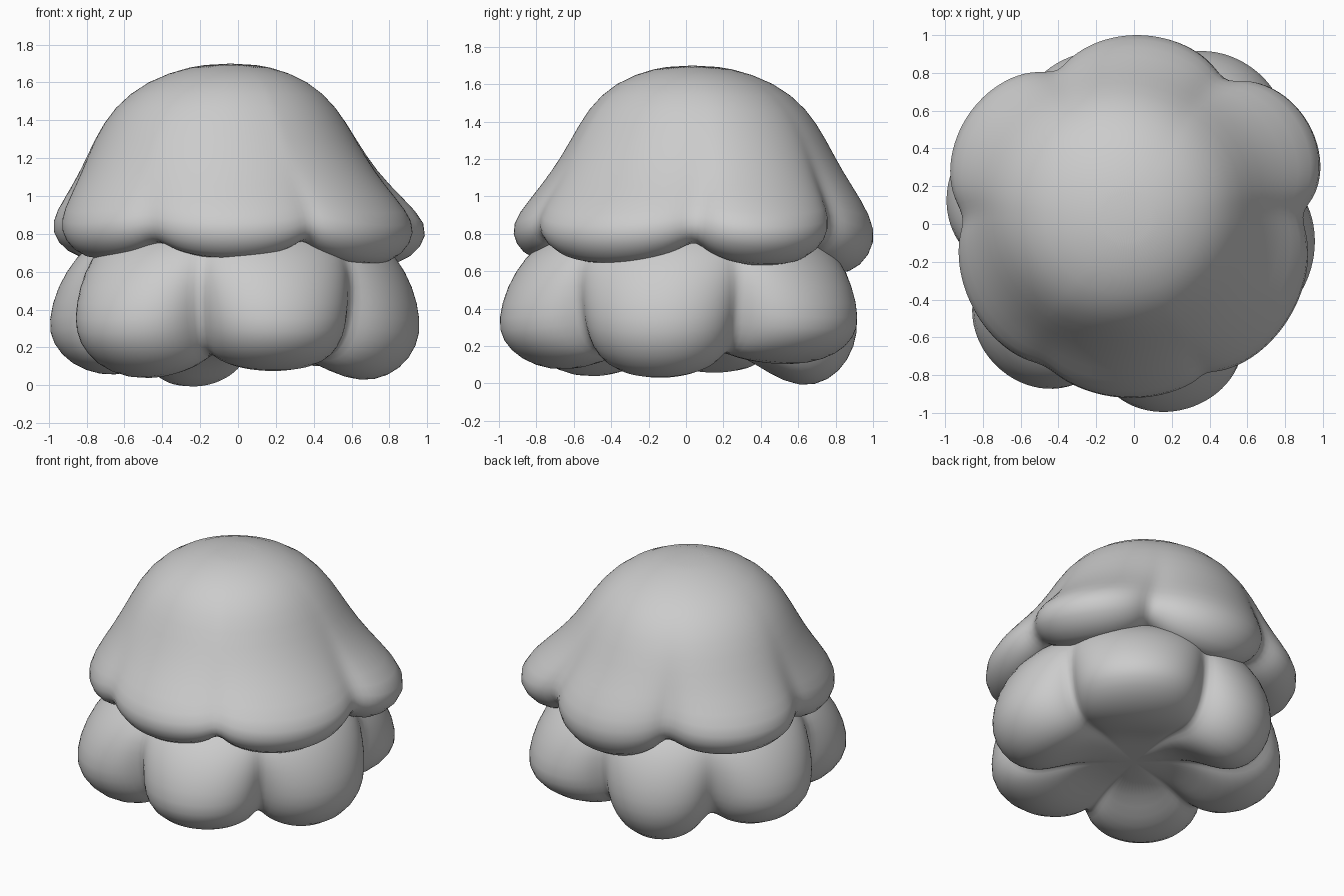
import bpy
import bmesh
from math import sin, cos, pi, radians, sqrt

cube = bpy.data.objects.get("Cube")
if cube:
    bpy.data.objects.remove(cube, do_unlink=True)

grey = bpy.data.materials.new("plain_grey")
grey.use_nodes = True
tone = (0.6, 0.6, 0.6, 1)
grey.diffuse_color = tone
grey.node_tree.nodes["Principled BSDF"].inputs["Base Color"].default_value = tone

SEGMENTS = 90


def lobe_at(angle, lobes, roundness):
    """Swell (0 in a crease, 1 mid-lobe), reach and bottom height at an angle."""
    for i, (start, reach, bottom) in enumerate(lobes):
        end = lobes[(i + 1) % len(lobes)][0]
        span = (end - start) % 360
        along = (angle - start) % 360
        if along < span:
            u = 2 * along / span - 1
            low = sqrt(1 - roundness)
            return (sqrt(1 - roundness * u * u) - low) / (1 - low), reach, bottom


def lobed_body(name, full, crease, lobes, lean, roundness):
    """Revolve a profile that swells from the crease shape to the full shape."""
    floor = min(z for r, z in full)
    bm = bmesh.new()
    rings = []
    for (r1, z1), (r0, z0) in zip(full, crease):
        ring = []
        for s in range(SEGMENTS if r1 else 1):
            angle = 360 * s / SEGMENTS
            t, reach, bottom = lobe_at(angle, lobes, roundness)
            r = r0 + (r1 - r0) * t
            r *= 1 + (reach - 1) * t * r1 ** 3
            z = z0 + (z1 - z0) * t
            z += (bottom - floor) * t * max(0, 1 - (z1 - floor) / 0.35) * min(1, r1 * 1.5)
            shift = max(0, sin(pi * (z - 0.85) / 1.05)) if z > 0.85 else 0
            a = radians(angle)
            ring.append(bm.verts.new((r * cos(a) + lean[0] * shift,
                                      r * sin(a) + lean[1] * shift, z)))
        rings.append(ring)
    for a, b in zip(rings, rings[1:]):
        for s in range(SEGMENTS):
            n = (s + 1) % SEGMENTS
            corners = [a[s % len(a)], a[n % len(a)], b[n % len(b)], b[s % len(b)]]
            bm.faces.new(list(dict.fromkeys(corners)))
    bmesh.ops.recalc_face_normals(bm, faces=bm.faces)
    for f in bm.faces:
        f.smooth = True
    mesh = bpy.data.meshes.new(name)
    bm.to_mesh(mesh)
    bm.free()
    mesh.materials.append(grey)
    obj = bpy.data.objects.new(name, mesh)
    bpy.context.collection.objects.link(obj)
    sub = obj.modifiers.new("soften", "SUBSURF")
    sub.levels = sub.render_levels = 1
    return obj


# Domed cap with a scalloped, rolled hem
dome = [(0, 1.7), (.2, 1.69), (.43, 1.61), (.59, 1.47), (.69, 1.3)]
under = [(.5, .8), (0, .8)]
lobed_body(
    "domed_cap",
    dome + [(.79, 1.13), (.91, .98), (1.01, .84), (.98, .72), (.87, .63), (.74, .64), (.65, .73)] + under,
    dome + [(.77, 1.13), (.83, 1.01), (.88, .91), (.88, .83), (.83, .78), (.74, .77), (.65, .79)] + under,
    # start angle, reach, bottom height
    [(3, 1.08, .62), (57, 1.01, .58), (117, 1.06, .65),
     (178, .97, .66), (238, .93, .66), (296, .97, .63)],
    (-.07, .06), .87)

# Bulging base made of six rounded lobes around a hollow underside
lobed_body(
    "lobed_base",
    [(0, .18), (.3, .17), (.46, .08), (.6, 0), (.74, -.02), (.89, .05), (.99, .19),
     (1.01, .34), (.96, .52), (.86, .68), (.72, .8), (.5, .87), (0, .87)],
    [(0, .18), (.3, .19), (.42, .19), (.52, .18), (.6, .17), (.68, .19), (.75, .27),
     (.79, .38), (.82, .52), (.81, .66), (.7, .79), (.5, .87), (0, .87)],
    [(20, 1.04, .1), (84, .95, -.02), (138, 1.01, .05),
     (196, 1.05, .03), (256, 1.02, .07), (316, .97, .02)],
    (0, 0), .82)
